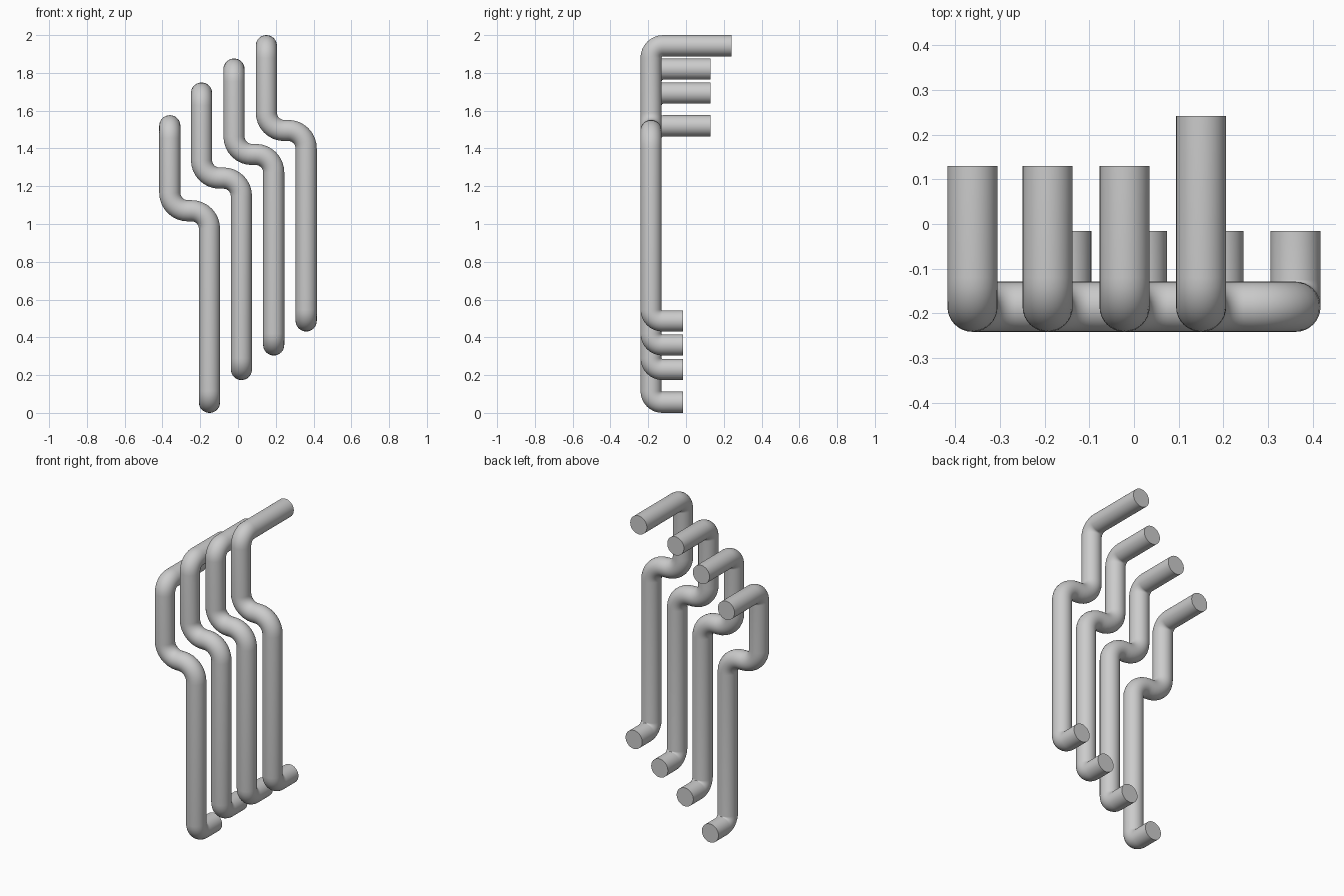
import bpy, bmesh, math
from mathutils import Vector

cube = bpy.data.objects.get("Cube")
if cube:
    bpy.data.objects.remove(cube, do_unlink=True)

RADIUS = 0.056
SIDES = 32
FRONT_Y = -0.185

metal = bpy.data.materials.new("grey metal")
metal.use_nodes = True
metal.diffuse_color = (0.6, 0.6, 0.6, 1)
metal.node_tree.nodes["Principled BSDF"].inputs["Base Color"].default_value = (0.6, 0.6, 0.6, 1)


def rounded_path(corners, bends, steps=8):
    """Path points and tangents, with every inner corner rounded by its bend radius."""
    path = [(corners[0], (corners[1] - corners[0]).normalized())]
    for before, corner, after, bend in zip(corners, corners[1:], corners[2:], bends):
        d_in = (corner - before).normalized()
        d_out = (after - corner).normalized()
        centre = corner + (d_out - d_in) * bend
        for i in range(steps + 1):
            a = math.pi / 2 * i / steps
            point = centre + (d_in * math.sin(a) - d_out * math.cos(a)) * bend
            path.append((point, d_in * math.cos(a) + d_out * math.sin(a)))
    path.append((corners[-1], (corners[-1] - corners[-2]).normalized()))
    return path


def make_pipe(name, corners, bends):
    """Sweep a round section along the path and cap both ends."""
    bm = bmesh.new()
    side = Vector((1, 0, 0))
    last = None
    rings = []
    for point, tangent in rounded_path(corners, bends):
        if last:
            side = last.rotation_difference(tangent) @ side
        up = tangent.cross(side)
        ring = []
        for i in range(SIDES):
            a = math.tau * i / SIDES
            ring.append(bm.verts.new(point + (side * math.cos(a) + up * math.sin(a)) * RADIUS))
        rings.append(ring)
        last = tangent
    for r0, r1 in zip(rings, rings[1:]):
        for i in range(SIDES):
            j = (i + 1) % SIDES
            bm.faces.new((r0[i], r0[j], r1[j], r1[i]))
    bm.faces.new(rings[0][::-1])
    bm.faces.new(rings[-1])
    mesh = bpy.data.meshes.new(name)
    bm.to_mesh(mesh)
    bm.free()
    mesh.materials.append(metal)
    obj = bpy.data.objects.new(name, mesh)
    bpy.context.collection.objects.link(obj)
    bpy.ops.object.select_all(action='DESELECT')
    obj.select_set(True)
    bpy.context.view_layer.objects.active = obj
    bpy.ops.object.shade_smooth_by_angle(angle=math.radians(40))


# Each pipe: upper x, lower x, top z, jog z, bottom z, upper end y
pipes = [
    (-0.361, -0.151, 1.52, 1.07, 0.056, 0.13),
    (-0.193, 0.018, 1.693, 1.243, 0.23, 0.13),
    (-0.021, 0.189, 1.82, 1.368, 0.36, 0.13),
    (0.15, 0.361, 1.944, 1.495, 0.487, 0.241),
]
for n, (x_up, x_low, top, jog, bottom, end_y) in enumerate(pipes, 1):
    corners = [Vector(p) for p in (
        (x_up, end_y, top), (x_up, FRONT_Y, top),        # upper arm
        (x_up, FRONT_Y, jog), (x_low, FRONT_Y, jog),     # sideways jog
        (x_low, FRONT_Y, bottom), (x_low, -0.016, bottom),  # lower arm
    )]
    make_pipe(f"pipe_{n}", corners, (0.065, 0.095, 0.095, 0.06))
